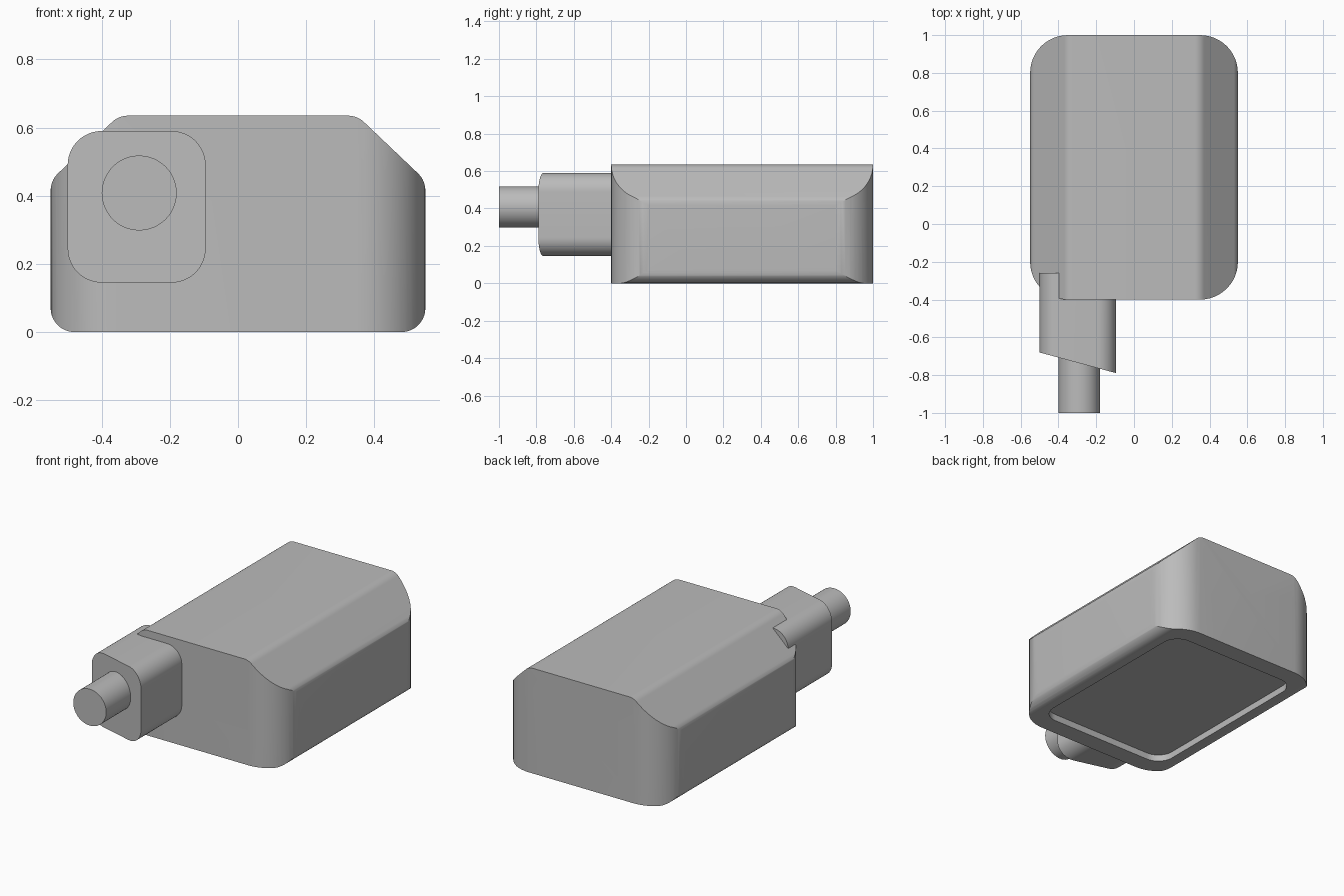
import bpy
import bmesh
import math
from mathutils import Vector

cube = bpy.data.objects.get("Cube")
if cube:
    bpy.data.objects.remove(cube, do_unlink=True)

grey = bpy.data.materials.new("plain grey")
grey.use_nodes = True
GREY = (0.5, 0.5, 0.5, 1)
grey.diffuse_color = GREY
grey.node_tree.nodes["Principled BSDF"].inputs["Base Color"].default_value = GREY


def fillet(corners, radius, steps=12):
    """Round every corner of a convex counter-clockwise outline."""
    pts = [Vector(c) for c in corners]
    out = []
    for i, p in enumerate(pts):
        a = (pts[i - 1] - p).normalized()
        b = (pts[(i + 1) % len(pts)] - p).normalized()
        half = a.angle(b) / 2
        centre = p + (a + b).normalized() * radius / math.sin(half)
        start = p + a * radius / math.tan(half) - centre
        turn = math.pi - 2 * half
        for s in range(steps + 1):
            t = turn * s / steps
            c, n = math.cos(t), math.sin(t)
            out.append(centre + Vector((start.x * c - start.y * n,
                                        start.x * n + start.y * c)))
    return out


def box_outline(x0, x1, y0, y1, radius):
    return fillet([(x0, y0), (x1, y0), (x1, y1), (x0, y1)], radius)


def prism(name, outline, axis, low, high):
    """Extrude an outline along y (outline in x, z) or z (outline in x, y)."""
    def place(p, d):
        return (p.x, d, p.y) if axis == "y" else (p.x, p.y, d)
    bm = bmesh.new()
    ends = [[bm.verts.new(place(p, d)) for p in outline] for d in (low, high)]
    for ring in ends:
        bm.faces.new(ring)
    n = len(outline)
    for i in range(n):
        j = (i + 1) % n
        bm.faces.new((ends[0][i], ends[0][j], ends[1][j], ends[1][i]))
    bmesh.ops.recalc_face_normals(bm, faces=bm.faces)
    mesh = bpy.data.meshes.new(name)
    bm.to_mesh(mesh)
    bm.free()
    mesh.materials.append(grey)
    obj = bpy.data.objects.new(name, mesh)
    bpy.context.collection.objects.link(obj)
    return obj


def select(obj):
    bpy.ops.object.select_all(action="DESELECT")
    obj.select_set(True)
    bpy.context.view_layer.objects.active = obj


def boolean(obj, cutter, operation):
    select(obj)
    mod = obj.modifiers.new("cut", "BOOLEAN")
    mod.operation = operation
    mod.solver = "EXACT"
    mod.object = cutter
    bpy.ops.object.modifier_apply(modifier=mod.name)
    bpy.data.objects.remove(cutter, do_unlink=True)


# Housing: chamfered front profile, trimmed by a rounded plan outline
profile = [(-0.55, 0), (0.55, 0), (0.55, 0.445),
           (0.35, 0.635), (-0.35, 0.635), (-0.55, 0.445)]
housing = prism("housing", fillet(profile, 0.07), "y", -0.4, 1)
plan = prism("plan_trim", box_outline(-0.55, 0.55, -0.4, 1, 0.2), "z", -0.2, 0.9)
boolean(housing, plan, "INTERSECT")

# Shallow recess in the underside
recess = prism("recess_cutter", box_outline(-0.44, 0.44, -0.29, 0.89, 0.1),
               "z", -0.1, 0.04)
boolean(housing, recess, "DIFFERENCE")

# Connector block with a slanted front end
block = prism("connector_block", box_outline(-0.5, -0.095, 0.145, 0.59, 0.1),
              "y", -0.7, -0.26)
for v in block.data.vertices:
    if v.co.y < -0.5:
        v.co.y = -0.68 - 0.27 * (v.co.x + 0.5)

# Round pin
circle = [Vector((-0.29 + 0.11 * math.cos(a), 0.408 + 0.11 * math.sin(a)))
          for a in (math.tau * i / 48 for i in range(48))]
pin = prism("pin", circle, "y", -1, -0.6)

for part in (housing, block, pin):
    select(part)
    bpy.ops.object.shade_smooth_by_angle(angle=math.radians(25))
